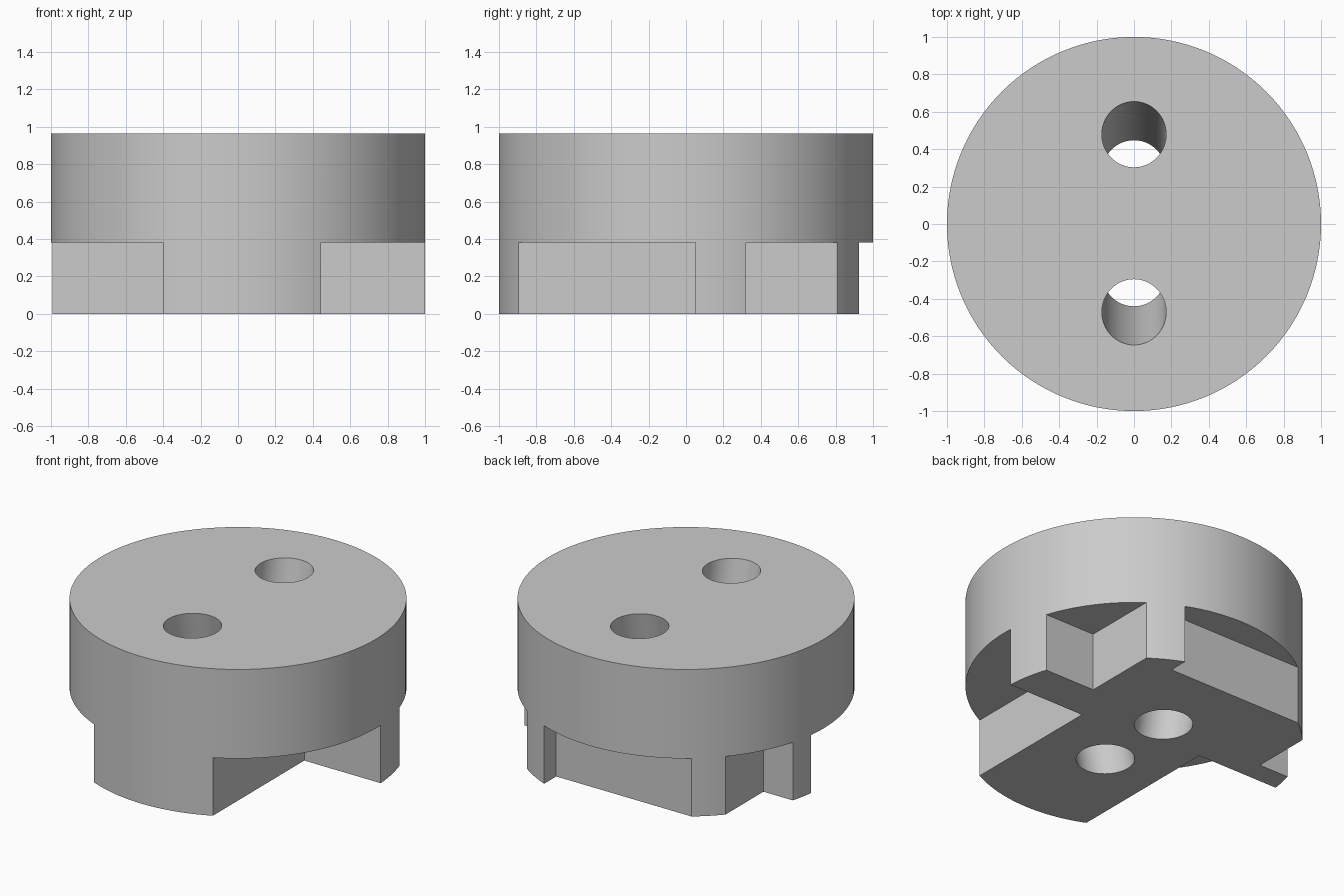
import bpy, math
from mathutils import Vector

cube = bpy.data.objects.get("Cube")
if cube:
    bpy.data.objects.remove(cube, do_unlink=True)

HEIGHT = 0.963
STEP = 0.38      # height of the underside notches
HOLE_R = 0.172

gray = bpy.data.materials.new("plain gray")
gray.use_nodes = True
color = (0.6, 0.6, 0.6, 1)
gray.diffuse_color = color
gray.node_tree.nodes["Principled BSDF"].inputs["Base Color"].default_value = color

# Round body
bpy.ops.mesh.primitive_cylinder_add(vertices=128, radius=1, depth=HEIGHT,
                                    location=(0, 0, HEIGHT / 2))
body = bpy.context.object
body.name = "round_body"
body.data.materials.append(gray)


def cut(cutter, name):
    """Subtract the cutter from the body, then discard it."""
    cutter.name = name
    cutter.hide_render = True
    cutter.data.materials.append(gray)
    mod = body.modifiers.new(name, 'BOOLEAN')
    mod.operation = 'DIFFERENCE'
    mod.solver = 'EXACT'
    mod.object = cutter
    bpy.context.view_layer.objects.active = body
    bpy.ops.object.modifier_apply(modifier=mod.name)
    bpy.data.objects.remove(cutter, do_unlink=True)


def cut_notch(name, x0, x1, y0, y1):
    low = -0.2
    bpy.ops.mesh.primitive_cube_add(
        size=1, location=((x0 + x1) / 2, (y0 + y1) / 2, (low + STEP) / 2))
    box = bpy.context.object
    box.scale = (x1 - x0, y1 - y0, STEP - low)
    bpy.context.view_layer.update()
    cut(box, name)


def cut_hole(name, top_y, bottom_y):
    top, bottom = Vector((0, top_y, HEIGHT)), Vector((0, bottom_y, 0))
    axis = top - bottom
    bpy.ops.mesh.primitive_cylinder_add(vertices=64, radius=HOLE_R, depth=2,
                                        location=(top + bottom) / 2)
    drill = bpy.context.object
    drill.rotation_euler = axis.to_track_quat('Z', 'Y').to_euler()
    bpy.context.view_layer.update()
    cut(drill, name)


# Notches around the underside, open to the rim
FAR = 1.3
cut_notch("front_left_notch", 0.445, FAR, -FAR, 0.05)
cut_notch("back_left_notch", 0.585, FAR, 0.32, FAR)
cut_notch("back_notch", -FAR, 0.38, 0.8, FAR)
cut_notch("back_right_notch", -FAR, -0.75, 0.27, FAR)
cut_notch("front_right_notch", -FAR, -0.4, -FAR, 0.125)

# Two slanted through holes that converge downwards
for name, side in (("back_hole", 1), ("front_hole", -1)):
    cut_hole(name, 0.004 + side * 0.475, 0.004 + side * 0.268)

# Smooth round walls with crisp edges
bpy.ops.object.select_all(action='DESELECT')
body.select_set(True)
bpy.context.view_layer.objects.active = body
bpy.ops.object.shade_smooth_by_angle(angle=math.radians(30))
